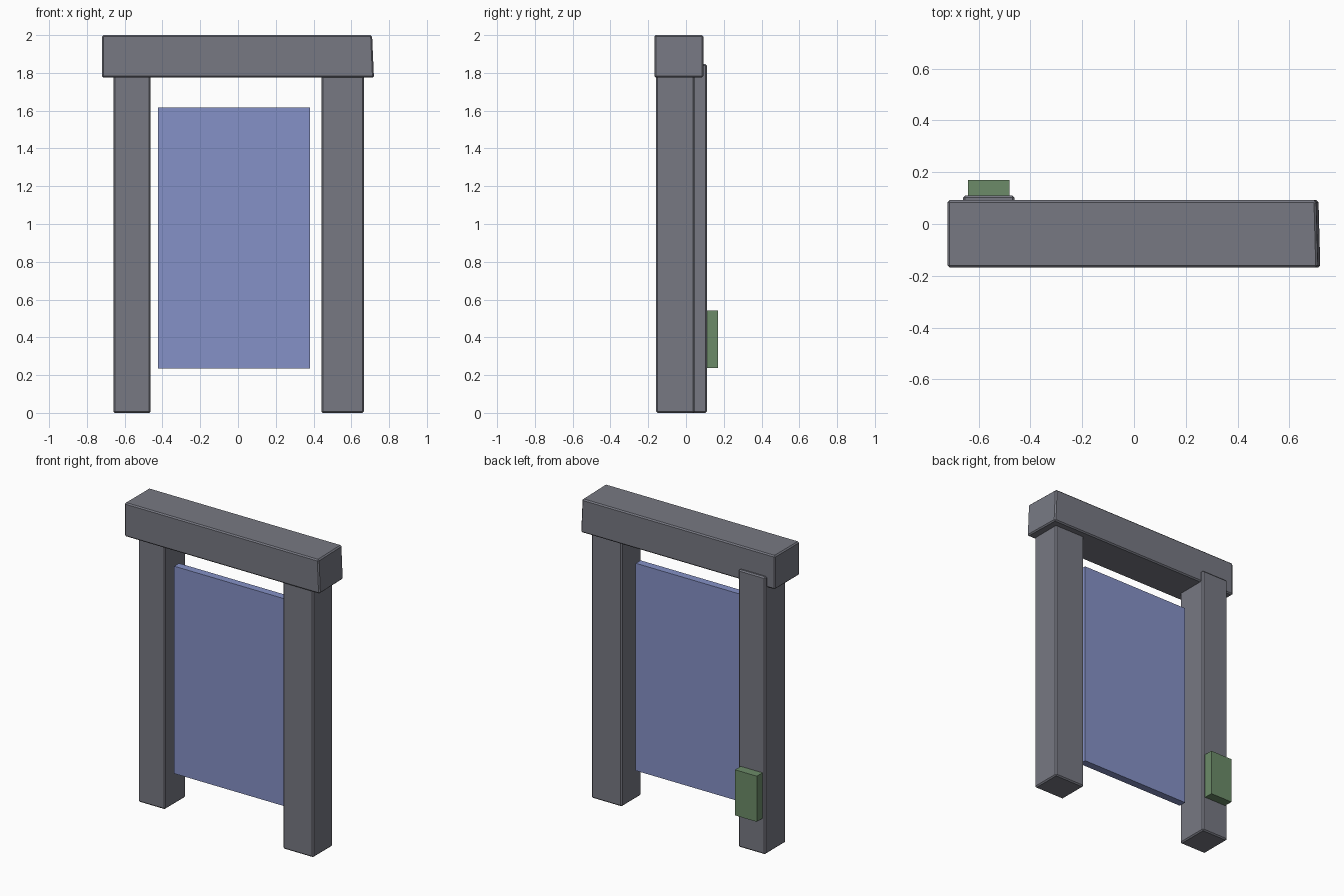
import bpy, bmesh

if "Cube" in bpy.data.objects:
    bpy.data.objects.remove(bpy.data.objects["Cube"])


def material(name, rgb):
    m = bpy.data.materials.new(name)
    m.diffuse_color = (*rgb, 1)
    m.use_nodes = True
    m.node_tree.nodes["Principled BSDF"].inputs["Base Color"].default_value = m.diffuse_color
    return m


stone = material("grey stone", (0.185, 0.19, 0.225))
blue = material("blue panel", (0.235, 0.285, 0.57))
green = material("green box", (0.15, 0.26, 0.14))


def box(name, lo, hi, mat, bevel=0.0, tweak=None):
    """Box between two corners, optionally nudged per vertex and chamfered."""
    bm = bmesh.new()
    bmesh.ops.create_cube(bm, size=1)
    for v in bm.verts:
        v.co = [hi[i] if v.co[i] > 0 else lo[i] for i in range(3)]
    if tweak:
        for v in bm.verts:
            tweak(v)
    if bevel:
        bmesh.ops.bevel(bm, geom=bm.edges[:], offset=bevel, segments=1,
                        profile=0.5, affect='EDGES')
    me = bpy.data.meshes.new(name)
    bm.to_mesh(me)
    bm.free()
    me.materials.append(mat)
    ob = bpy.data.objects.new(name, me)
    bpy.context.collection.objects.link(ob)
    return ob


# Lintel, with its right end slightly out of square
def skew_end(v):
    if v.co.x > 0:
        v.co.x -= (0.01 if v.co.z > 1.9 else 0) + (0.007 if v.co.y > 0 else 0)


box("lintel", (-0.72, -0.168, 1.775), (0.72, 0.092, 2.0), stone, 0.008, skew_end)

# Posts: the left one sits further back and overlaps the lintel
box("left_post", (-0.66, -0.11, 0.0), (-0.462, 0.11, 1.848), stone, 0.008)
box("right_post", (0.441, -0.158, 0.0), (0.666, 0.046, 1.79), stone, 0.008)

# Hanging door panel between the posts
box("door_panel", (-0.424, -0.066, 0.235), (0.381, -0.015, 1.617), blue)

# Control box on the back of the left post
box("control_box", (-0.641, 0.10, 0.238), (-0.48, 0.17, 0.542), green)
